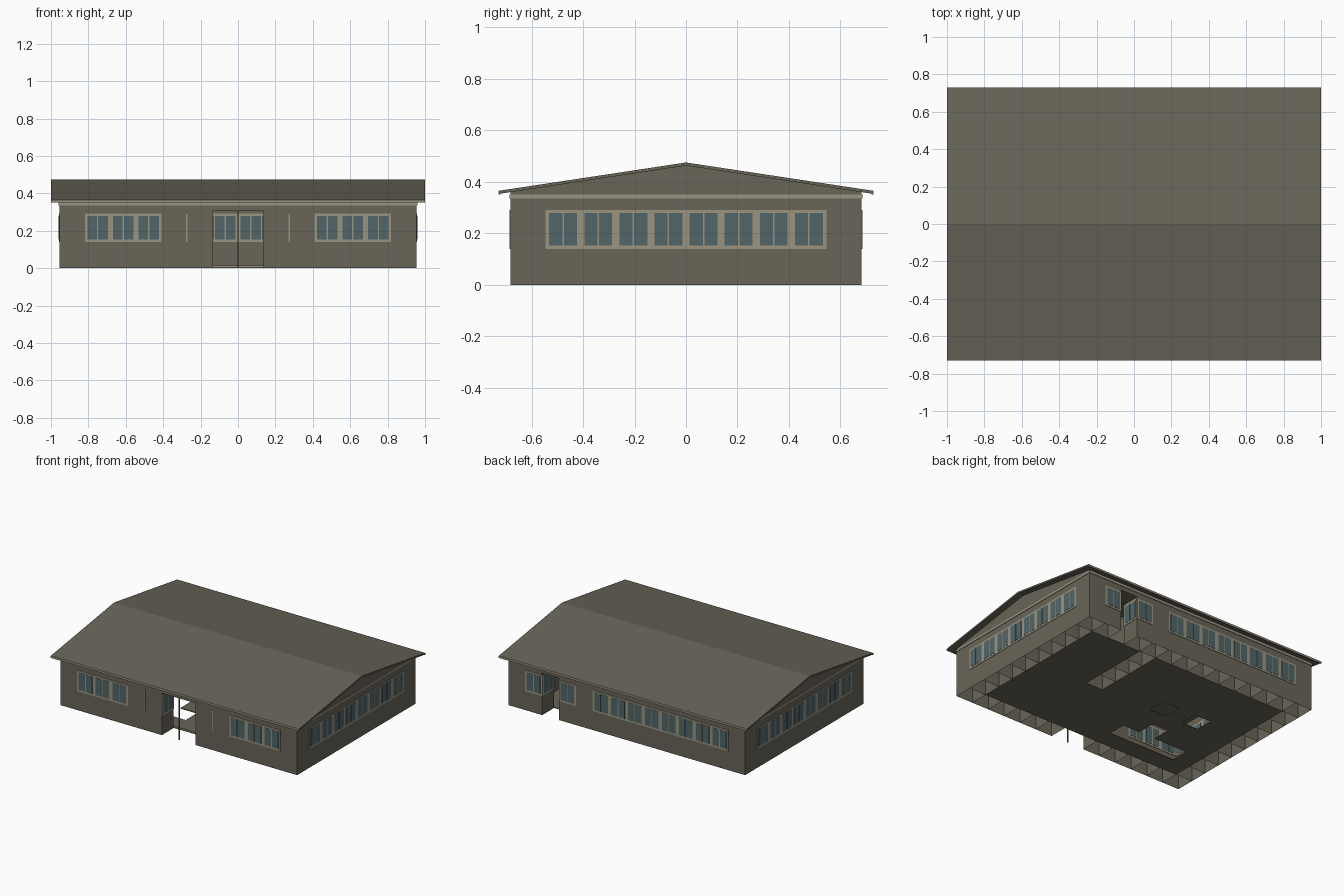
import bpy, bmesh

cube = bpy.data.objects.get("Cube")
if cube:
    bpy.data.objects.remove(cube, do_unlink=True)


def material(name, colour):
    m = bpy.data.materials.new(name)
    m.use_nodes = True
    m.diffuse_color = (*colour, 1)
    m.node_tree.nodes["Principled BSDF"].inputs["Base Color"].default_value = (*colour, 1)
    return m


OLIVE = material("olive siding", (0.138, 0.130, 0.098))
TAN = material("tan trim", (0.328, 0.292, 0.216))
GLASS = material("blue grey glass", (0.084, 0.133, 0.141))

C = 0.1364                  # building module
HX, HY = 7 * C, 5 * C       # half size of the walls
TOP = 0.345                 # wall height
EAVE, RIDGE = 0.365, 0.475


def add_box(bm, x, y, z, open_bottom=False):
    """Box from three (min, max) ranges."""
    v = [[[bm.verts.new((a, b, c)) for c in z] for b in y] for a in x]
    for s in (0, 1):
        rings = [[v[s][0][0], v[s][1][0], v[s][1][1], v[s][0][1]],
                 [v[0][s][0], v[1][s][0], v[1][s][1], v[0][s][1]],
                 [v[0][0][s], v[1][0][s], v[1][1][s], v[0][1][s]]]
        if open_bottom and s == 0:
            rings.pop()
        for r in rings:
            bm.faces.new(r)


def finish(name, bm, mat):
    bmesh.ops.recalc_face_normals(bm, faces=bm.faces)
    me = bpy.data.meshes.new(name)
    bm.to_mesh(me)
    bm.free()
    me.materials.append(mat)
    ob = bpy.data.objects.new(name, me)
    bpy.context.collection.objects.link(ob)
    return ob


def boxes(name, mat, ranges, open_bottom=False):
    bm = bmesh.new()
    for r in ranges:
        add_box(bm, *r, open_bottom=open_bottom)
    return finish(name, bm, mat)


def cell(i, j):
    return (-HX + i * C, -HX + (i + 1) * C), (-HY + j * C, -HY + (j + 1) * C)


# Perimeter wall bays, hollow and open underneath, with gaps for the entrances
gaps = {(6, 0), (7, 0), (11, 9)}
ring = {(i, j) for i in range(14) for j in range(10) if i in (0, 13) or j in (0, 9)}
inner_wall = {(9, j) for j in range(5, 9)}
boxes("wall_bays", OLIVE, [(*cell(*c), (0, TOP)) for c in sorted(ring - gaps)], True)
boxes("inner_partition", OLIVE, [(*cell(*c), (0, TOP)) for c in sorted(inner_wall)], True)

# Floor slab with openings
holes = inner_wall | {(5, 5), (3, 5), (4, 3)} | {(i, 2) for i in range(2, 6)}
bm = bmesh.new()
for i in range(1, 13):
    for j in range(1, 9):
        if (i, j) not in holes:
            (a, b), (c, d) = cell(i, j)
            bm.faces.new([bm.verts.new(p) for p in ((a, c, 0), (a, d, 0), (b, d, 0), (b, c, 0))])
bmesh.ops.remove_doubles(bm, verts=bm.verts, dist=0.001)
floor = finish("floor_slab", bm, OLIVE)
floor.modifiers.new("thickness", "SOLIDIFY").thickness = 0.006
boxes("ceiling", OLIVE, [((-HX, HX), (-HY, HY), (TOP - 0.005, TOP))])

# Lintels over the entrances, centre post and threshold
boxes("entrance_lintels", OLIVE, [
    ((-C, C), (-HY, -HY + C), (0.305, TOP)),
    ((4 * C, 5 * C), (HY - C, HY), (0.305, TOP))])
boxes("entrance_post", OLIVE, [((-0.004, 0.004), (-HY, -HY + 0.008), (0, 0.305))])
boxes("threshold", TAN, [((-C, C), (-HY + C, -HY + C + 0.005), (0.004, 0.014))])

# Windows: one framed pair of panes per bay
frames, panes = [], []


def window(axis, plane, start):
    """Pair of panes on a plane across the given axis (0 = x, 1 = y)."""
    def put(store, a, b, z, half):
        across, along = (plane - half, plane + half), (start + a, start + b)
        store.append((across, along, z) if axis == 0 else (along, across, z))
    put(frames, 0, C, (0.139, 0.291), 0.003)
    mid = C / 2
    put(panes, 0.014, mid - 0.003, (0.152, 0.279), 0.0045)
    put(panes, mid + 0.003, C - 0.014, (0.152, 0.279), 0.0045)


for depth in (0, C):                       # outer and inner wall faces
    for i in (1, 2, 3, 10, 11, 12):
        window(1, -HY + depth, -HX + i * C)
    for i in (*range(1, 9), 10, 12):
        window(1, HY - depth, -HX + i * C)
    for j in range(1, 9):
        for s in (-1, 1):
            window(0, s * (HX - depth), -HY + j * C)
for x in (-C, C):                          # entrance recess sides
    window(0, x, -HY)
for x in (4 * C, 5 * C):
    window(0, x, HY - C)
boxes("window_frames", TAN, frames)
boxes("window_panes", GLASS, panes)
boxes("front_slit_trim", TAN, [((x - 0.004, x + 0.004), (-HY - 0.004, -HY), (0.14, 0.29))
                               for x in (-2 * C, 2 * C)])

# Trim band under the eaves
e = 0.004
boxes("eave_band", TAN,
      [((-HX - e, HX + e), (s * HY - e, s * HY + e), (0.336, 0.35)) for s in (-1, 1)] +
      [((s * HX - e, s * HX + e), (-HY - e, HY + e), (0.336, 0.35)) for s in (-1, 1)])


def extrude_profile(name, pts, half, mat):
    bm = bmesh.new()
    ends = [[bm.verts.new((x, y, z)) for y, z in pts] for x in (-half, half)]
    for end in ends:
        bm.faces.new(end)
    n = len(pts)
    for k in range(n):
        bm.faces.new((ends[0][k], ends[0][(k + 1) % n], ends[1][(k + 1) % n], ends[1][k]))
    return finish(name, bm, mat)


# Gable triangles and the overhanging roof
extrude_profile("gables", [(-HY, TOP), (HY, TOP), (HY, 0.36), (0, RIDGE - 0.006), (-HY, 0.36)],
                HX, OLIVE)
RY, T = 0.727, 0.012
extrude_profile("roof", [(-RY, EAVE), (0, RIDGE), (RY, EAVE), (RY, EAVE - T),
                         (0, RIDGE - T), (-RY, EAVE - T)], 1.0, OLIVE)
boxes("eave_fascia", TAN, [((-0.999, 0.999), (min(s * RY, s * (RY - 0.006)),
                            max(s * RY, s * (RY - 0.006)) ), (0.35, 0.362)) for s in (-1, 1)])
# Thin facing board on each eave edge
boxes("fascia_board", TAN, [((-1, 1), (s * (RY + 0.001) - 0.001, s * (RY + 0.001) + 0.001),
                             (0.35, EAVE - 0.001)) for s in (-1, 1)])
